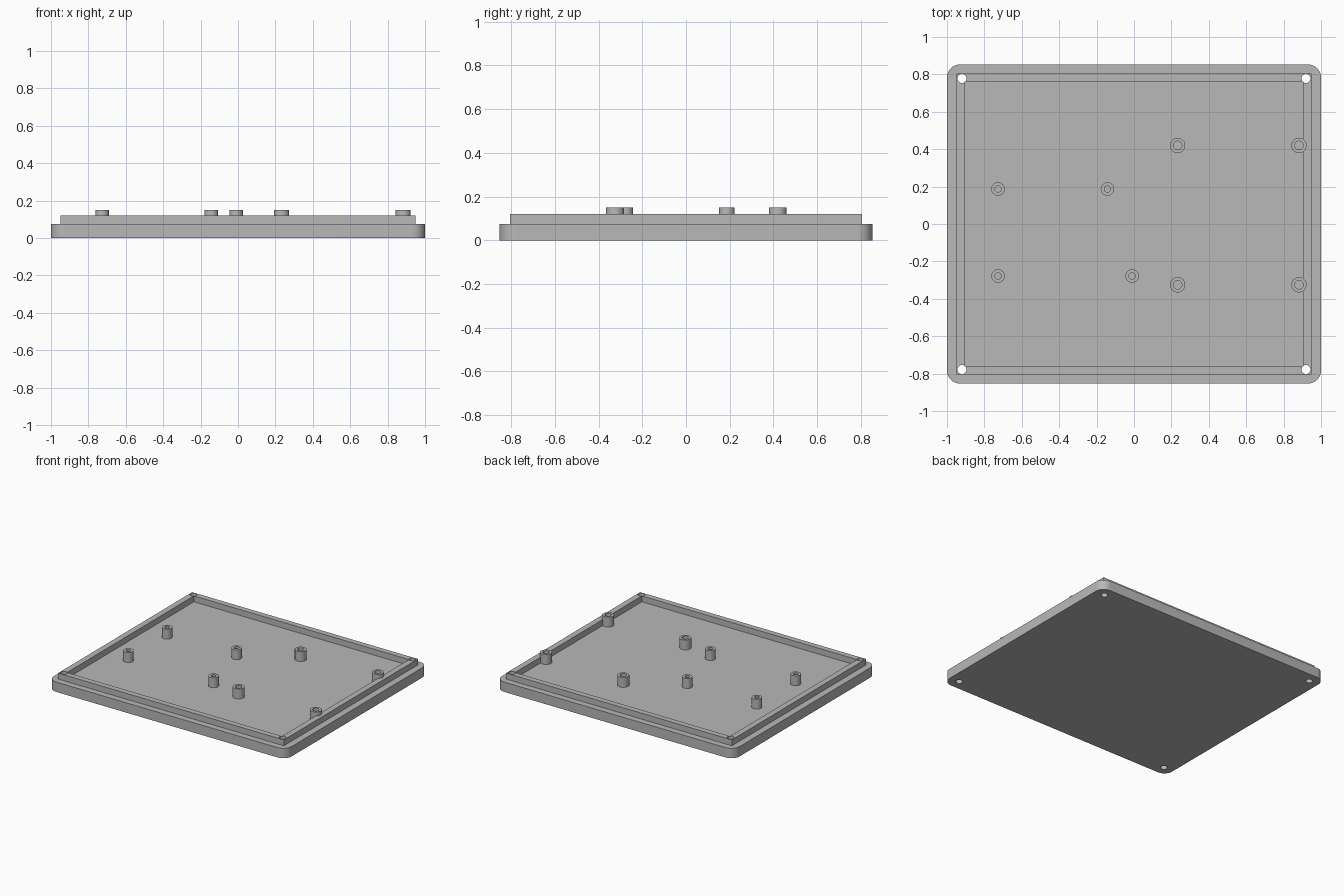
import bpy, bmesh
from math import cos, sin, pi

if "Cube" in bpy.data.objects:
    bpy.data.objects.remove(bpy.data.objects["Cube"])

# Single grey plastic
GREY = (0.48, 0.48, 0.48, 1)
plastic = bpy.data.materials.new("grey_plastic")
plastic.use_nodes = True
plastic.diffuse_color = GREY
plastic.node_tree.nodes["Principled BSDF"].inputs["Base Color"].default_value = GREY

PLATE_TOP, LIP_TOP, POST_TOP = 0.075, 0.12, 0.15


def circle(x, y, r, n=32):
    return [(x + r * cos(2 * pi * i / n), y + r * sin(2 * pi * i / n)) for i in range(n)]


def rectangle(hx, hy):
    return [(-hx, -hy), (hx, -hy), (hx, hy), (-hx, hy)]


def rounded_rectangle(hx, hy, r, steps=10):
    points = []
    for k, (sx, sy) in enumerate([(1, 1), (-1, 1), (-1, -1), (1, -1)]):
        for i in range(steps + 1):
            a = (k + i / steps) * pi / 2
            points.append((sx * (hx - r) + r * cos(a), sy * (hy - r) + r * sin(a)))
    return points


def extrude(name, outline, z0, z1, inner=None):
    """Solid prism, or a hollow ring when an inner outline is given."""
    bm = bmesh.new()
    low, high = [[bm.verts.new((x, y, z)) for x, y in outline] for z in (z0, z1)]
    n = len(outline)

    def bridge(a, b):
        for i in range(n):
            j = (i + 1) % n
            bm.faces.new((a[i], a[j], b[j], b[i]))

    bridge(low, high)
    if inner:
        in_low, in_high = [[bm.verts.new((x, y, z)) for x, y in inner] for z in (z0, z1)]
        bridge(high, in_high)
        bridge(in_high, in_low)
        bridge(in_low, low)
    else:
        bm.faces.new(high)
        bm.faces.new(low[::-1])
    bmesh.ops.recalc_face_normals(bm, faces=bm.faces)
    mesh = bpy.data.meshes.new(name)
    bm.to_mesh(mesh)
    bm.free()
    mesh.materials.append(plastic)
    obj = bpy.data.objects.new(name, mesh)
    bpy.context.collection.objects.link(obj)
    return obj


def select(obj):
    bpy.ops.object.select_all(action='DESELECT')
    obj.select_set(True)
    bpy.context.view_layer.objects.active = obj


# Lid plate and the raised locating lip
plate = extrude("lid_plate", rounded_rectangle(1, 0.853, 0.07), 0, PLATE_TOP)
lip = extrude("locating_lip", rectangle(0.949, 0.805), PLATE_TOP, LIP_TOP,
              rectangle(0.904, 0.762))
parts = [plate, lip]

# Screw holes through all four corners
for sx in (-1, 1):
    for sy in (-1, 1):
        cutter = extrude("screw_hole_cutter", circle(sx * 0.92, sy * 0.778, 0.024), -0.1, 0.3)
        cutter.hide_render = True
        for part in (plate, lip):
            select(part)
            cut = part.modifiers.new("screw_hole", 'BOOLEAN')
            cut.operation = 'DIFFERENCE'
            cut.solver = 'EXACT'
            cut.object = cutter
            bpy.ops.object.modifier_apply(modifier=cut.name)
        bpy.data.objects.remove(cutter)

# Hollow standoffs: four narrow ones on the left half, four wide on the right
narrow = [(-0.727, 0.187), (-0.142, 0.187), (-0.727, -0.278), (-0.01, -0.278)]
wide = [(x, y) for x in (0.233, 0.882) for y in (0.42, -0.325)]
for label, spots, r_out, r_in in (("narrow", narrow, 0.036, 0.017),
                                  ("wide", wide, 0.041, 0.023)):
    for i, (x, y) in enumerate(spots):
        parts.append(extrude(f"{label}_standoff_{i + 1}", circle(x, y, r_out),
                             PLATE_TOP, POST_TOP, circle(x, y, r_in)))

# Smooth the round walls, keep the edges crisp
for part in parts:
    select(part)
    bpy.ops.object.shade_smooth_by_angle(angle=pi / 6)
